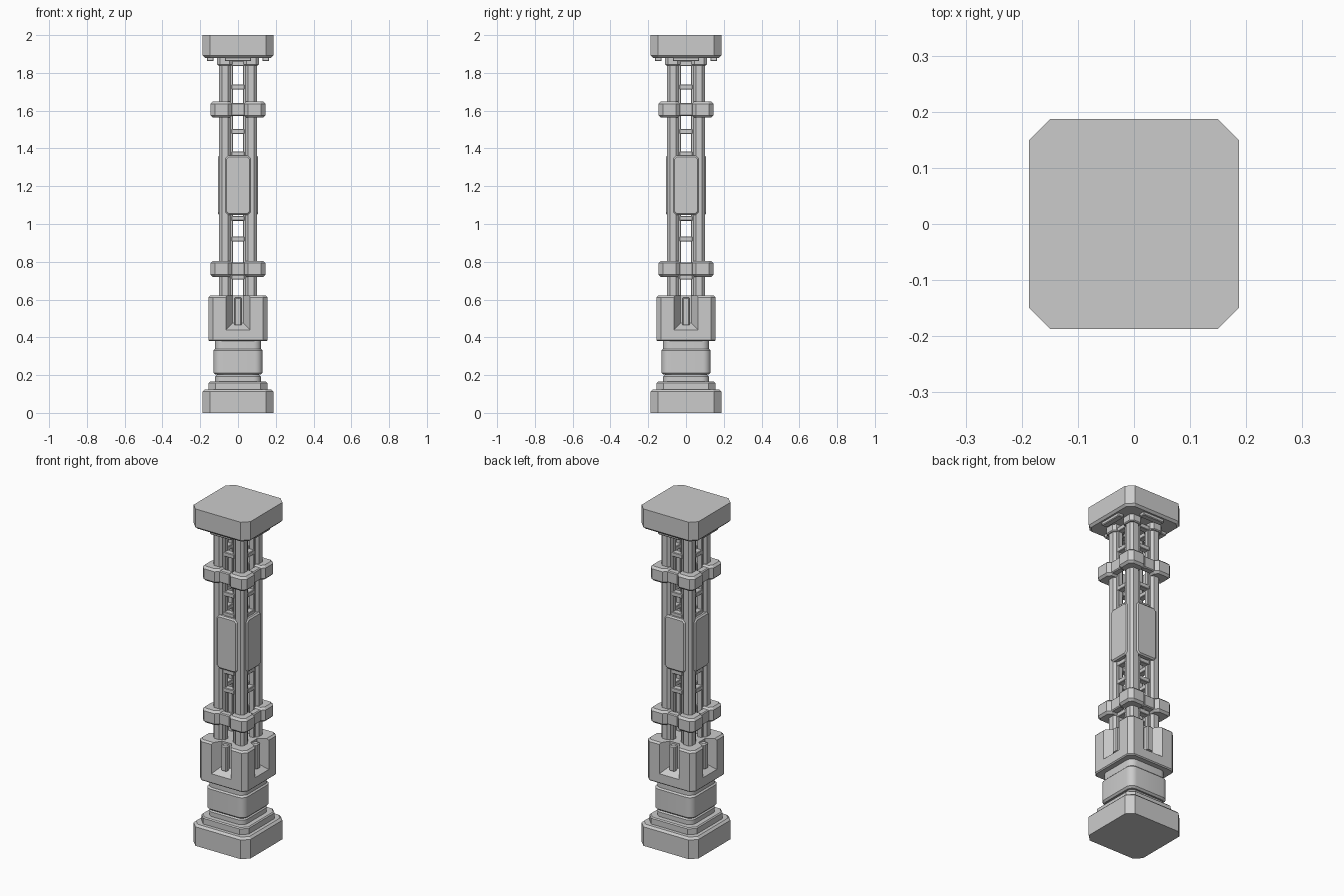
import bpy, bmesh, math
from mathutils import Matrix, Vector

if "Cube" in bpy.data.objects:
    bpy.data.objects.remove(bpy.data.objects["Cube"])


def finish(name, bm, rot=0):
    if rot:
        bm.transform(Matrix.Rotation(rot * math.pi / 2, 4, 'Z'))
    bmesh.ops.recalc_face_normals(bm, faces=bm.faces)
    me = bpy.data.meshes.new(name)
    bm.to_mesh(me)
    bm.free()
    ob = bpy.data.objects.new(name, me)
    bpy.context.collection.objects.link(ob)
    return ob


def outline(hx, hy, c, seg):
    """Rectangle with chamfered (seg=1) or rounded corners."""
    pts = []
    for q, (sx, sy) in enumerate([(1, 1), (-1, 1), (-1, -1), (1, -1)]):
        for i in range(seg + 1):
            a = math.pi / 2 * (q + i / seg)
            pts.append((sx * (hx - c) + c * math.cos(a), sy * (hy - c) + c * math.sin(a)))
    return pts


def prism(name, hx, hy, c, z0, z1, e0=0.0, e1=0.0, seg=1, at=(0, 0), rot=0, facing=None):
    """Chamfered block; e0/e1 are edge bevels below and above."""
    levels = [(z0, e0)] + ([(z0 + e0, 0)] if e0 else [])
    levels += ([(z1 - e1, 0)] if e1 else []) + [(z1, e1)]
    bm = bmesh.new()
    rings = []
    for z, e in levels:
        rings.append([bm.verts.new((x + at[0], y + at[1], z))
                      for x, y in outline(hx - e, hy - e, max(c - e * 0.5, 0.002), seg)])
    n = len(rings[0])
    for a, b in zip(rings, rings[1:]):
        for i in range(n):
            bm.faces.new((a[i], a[(i + 1) % n], b[(i + 1) % n], b[i]))
    bm.faces.new(rings[0][::-1])
    bm.faces.new(rings[-1])
    if facing is not None:  # stand the block up so its top looks to -y
        bm.transform(Matrix.Translation((0, 0, facing)) @ Matrix.Rotation(math.pi / 2, 4, 'X'))
    return finish(name, bm, rot)


# Foot, neck and drum
prism("base", 0.187, 0.187, 0.038, 0, 0.125, 0, 0.012)
prism("base_step", 0.155, 0.155, 0.035, 0.125, 0.165, 0, 0.006)
prism("lower_neck", 0.122, 0.122, 0.04, 0.16, 0.202, 0, 0.01, 6)
drum = prism("drum", 0.13, 0.13, 0.04, 0.202, 0.34, 0.01, 0.01, 6)
prism("upper_neck", 0.122, 0.122, 0.04, 0.335, 0.385, 0, 0, 6)

# Socket block with a tapered slot cut in each side
block = prism("socket_block", 0.157, 0.157, 0.025, 0.38, 0.622, 0.006, 0.01)
for k in range(4):
    bm = bmesh.new()
    rings = []
    for y, w, z in [(-0.165, 0.07, 0.433), (-0.105, 0.03, 0.475)]:
        rings.append([bm.verts.new(p) for p in
                      [(-w, y, z), (w, y, z), (w, y, 0.7), (-w, y, 0.7)]])
    a, b = rings
    for i in range(4):
        bm.faces.new((a[i], a[(i + 1) % 4], b[(i + 1) % 4], b[i]))
    bm.faces.new(a)
    bm.faces.new(b)
    cut = finish("slot_cutter", bm, k)
    cut.hide_render = True
    cut.hide_viewport = False
    cut.display_type = 'WIRE'
    m = block.modifiers.new("slot", 'BOOLEAN')
    m.object = cut
    m.solver = 'EXACT'
bpy.context.view_layer.update()
me = bpy.data.meshes.new_from_object(block.evaluated_get(bpy.context.evaluated_depsgraph_get()))
block.modifiers.clear()
block.data = me
for ob in [o for o in bpy.data.objects if o.name.startswith("slot_cutter")]:
    bpy.data.objects.remove(ob)

# Parts repeated on the four corners and four sides
P = 0.07
for k in range(4):
    prism("post", 0.03, 0.03, 0.014, 0.6, 1.86, at=(P, P), rot=k)
    prism("post_head", 0.04, 0.04, 0.016, 1.84, 1.882, 0.005, at=(P, P), rot=k)
    for z in (0.72, 1.563):
        prism("collar_corner", 0.057, 0.057, 0.022, z, z + 0.085, 0.012, 0.012,
              at=(0.088, 0.088), rot=k)
        prism("collar_link", 0.035, 0.02, 0.003, z + 0.008, z + 0.077, 0.005, 0.005,
              at=(0, -0.108), rot=k)
    prism("slot_fin", 0.019, 0.02, 0.006, 0.465, 0.612, 0, 0.006, at=(0, -0.115), rot=k)
    prism("side_panel", 0.068, 0.158, 0.015, 0.08, 0.107, 0, 0.008, rot=k, facing=1.205)
    for s in (-1, 1):
        prism("ladder_rail", 0.008, 0.014, 0.002, 0.62, 1.86, at=(s * 0.034, -P), rot=k)
    for z in (0.72, 0.92, 1.03, 1.37, 1.49, 1.725, 1.85):
        prism("rung", 0.034, 0.018, 0.003, z - 0.013, z + 0.013, 0.003, 0.003,
              at=(0, -P), rot=k)
    prism("cap_strip", 0.07, 0.018, 0.004, 1.862, 1.882, 0.004, at=(0, -0.147), rot=k)

# Top cap
prism("cap", 0.187, 0.187, 0.038, 1.88, 2.0, 0.012)

# Smooth the rounded drum and necks
bpy.ops.object.select_all(action='DESELECT')
for ob in bpy.data.objects:
    if ob.name == "drum" or "neck" in ob.name:
        ob.select_set(True)
bpy.context.view_layer.objects.active = drum
bpy.ops.object.shade_smooth_by_angle(angle=math.radians(30))
